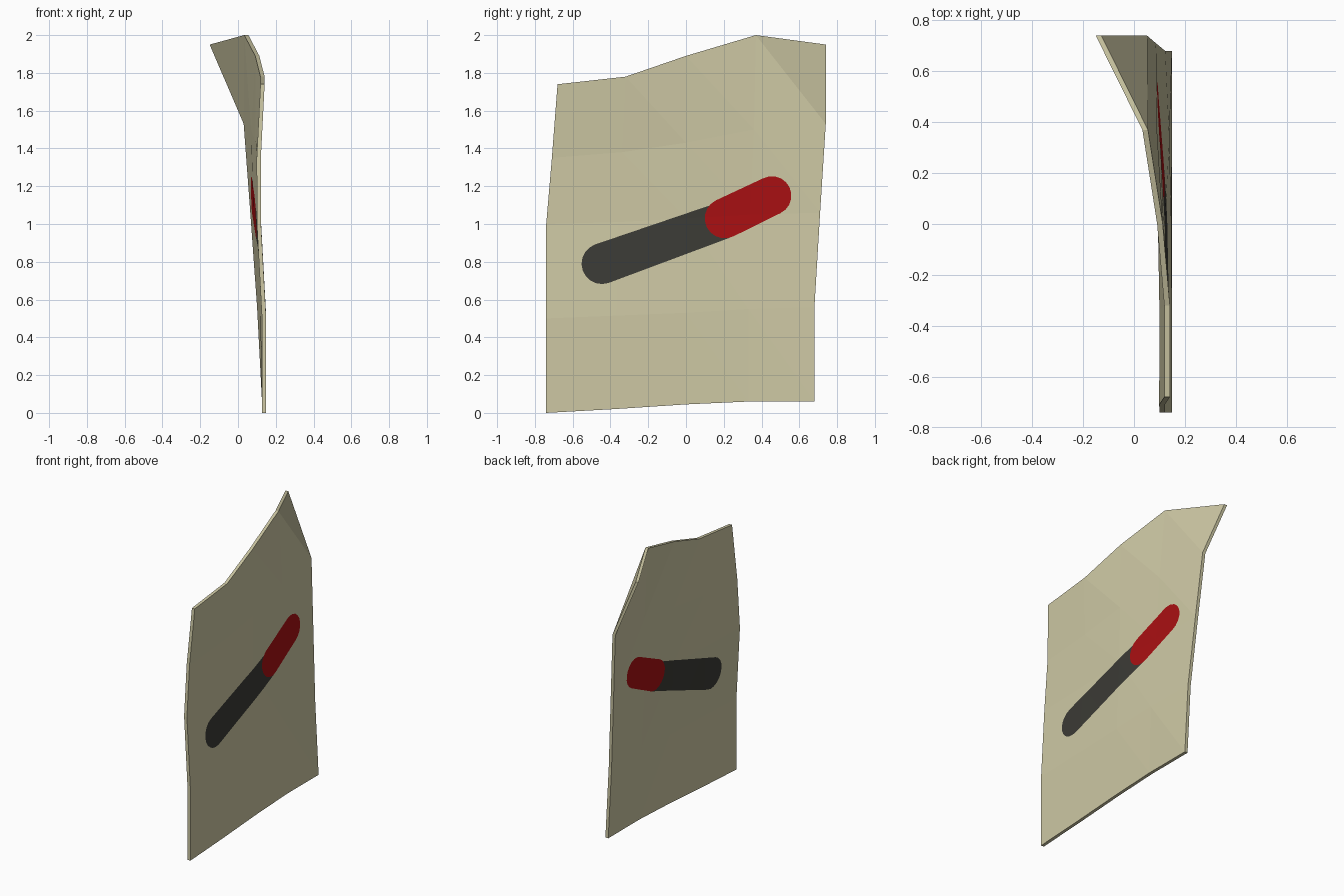
import bpy, bmesh, math
from mathutils import Vector

if "Cube" in bpy.data.objects:
    bpy.data.objects.remove(bpy.data.objects["Cube"])

T = 0.011  # half thickness of the sheet

# Bent sheet: rows from bottom to top, columns along y
COLS_Y = [((-.74, -.74, -.74, -.71, -.68)), (-.38, -.37, -.36, -.34, -.32),
          (0, 0, 0, 0, 0), (.33, .33, .34, .36, .37), (.68, .68, .71, .74, .74)]
COLS_Z = [(0, .50, 1.0, 1.35, 1.74), (.02, .515, 1.01, 1.38, 1.78),
          (.045, .53, 1.03, 1.43, 1.89), (.06, .55, 1.05, 1.50, 2.0),
          (.06, .56, 1.06, 1.53, 1.95)]
COLS_X = [(.138, .138, .111, .110, .130), (.138, .138, .111, .111, .130),
          (.138, .136, .110, .105, .102), (.138, .128, .093, .080, .044),
          (.138, .112, .076, .041, -.139)]


def material(name, rgb):
    m = bpy.data.materials.new(name)
    m.diffuse_color = (*rgb, 1)
    m.use_nodes = True
    m.node_tree.nodes["Principled BSDF"].inputs["Base Color"].default_value = m.diffuse_color
    return m


def capsule(p1, r1, p2, r2, n=10):
    """Convex rounded-stroke outline in the (y, z) plane, counter-clockwise."""
    a = math.atan2(p2[1] - p1[1], p2[0] - p1[0]) - math.pi / 2
    pts = []
    for (cy, cz), r, start in ((p2, r2, a), (p1, r1, a + math.pi)):
        for i in range(n + 1):
            t = start + math.pi * i / n
            pts.append((cy + r * math.cos(t), cz + r * math.sin(t)))
    return pts


def cut_shape(bm, pts, index):
    """Cut a convex outline through the sheet and colour the faces inside it."""
    inside = list(bm.faces)
    done = []
    for (y0, z0), (y1, z1) in zip(pts, pts[1:] + pts[:1]):
        co = Vector((0, y0, z0))
        no = Vector((0, z1 - z0, y0 - y1)).normalized()
        edges = {e for f in inside for e in f.edges}
        verts = {v for f in inside for v in f.verts}
        bmesh.ops.bisect_plane(bm, geom=inside + list(edges) + list(verts),
                               dist=1e-6, plane_co=co, plane_no=no)
        done.append((co, no))
        inside = [f for f in bm.faces
                  if all((f.calc_center_median() - c).dot(n) < 0 for c, n in done)]
    for f in inside:
        f.material_index = index


# Sheet surface
bm = bmesh.new()
grid = [[bm.verts.new((x + T, y, z)) for x, y, z in zip(*col)]
        for col in zip(COLS_X, COLS_Y, COLS_Z)]
for i in range(4):
    for j in range(4):
        bm.faces.new((grid[i][j], grid[i + 1][j], grid[i + 1][j + 1], grid[i][j + 1]))
bmesh.ops.triangulate(bm, faces=bm.faces[:])

# Thickness
ext = bmesh.ops.extrude_face_region(bm, geom=bm.faces[:], use_keep_orig=True)
bmesh.ops.translate(bm, vec=(-2 * T, 0, 0),
                    verts=[g for g in ext['geom'] if isinstance(g, bmesh.types.BMVert)])
bmesh.ops.recalc_face_normals(bm, faces=bm.faces[:])

# Painted stick with its red end, visible on both sides
cut_shape(bm, capsule((-.445, .79), .108, (.20, 1.02), .098), 1)
cut_shape(bm, capsule((.205, 1.03), .106, (.455, 1.15), .103), 2)

mesh = bpy.data.meshes.new("bent_sheet")
bm.to_mesh(mesh)
bm.free()
for m in (material("cream_paper", (.61, .575, .37)),
          material("charcoal", (.044, .043, .036)),
          material("red", (.39, .005, .006))):
    mesh.materials.append(m)
sheet = bpy.data.objects.new("bent_sheet", mesh)
bpy.context.collection.objects.link(sheet)
